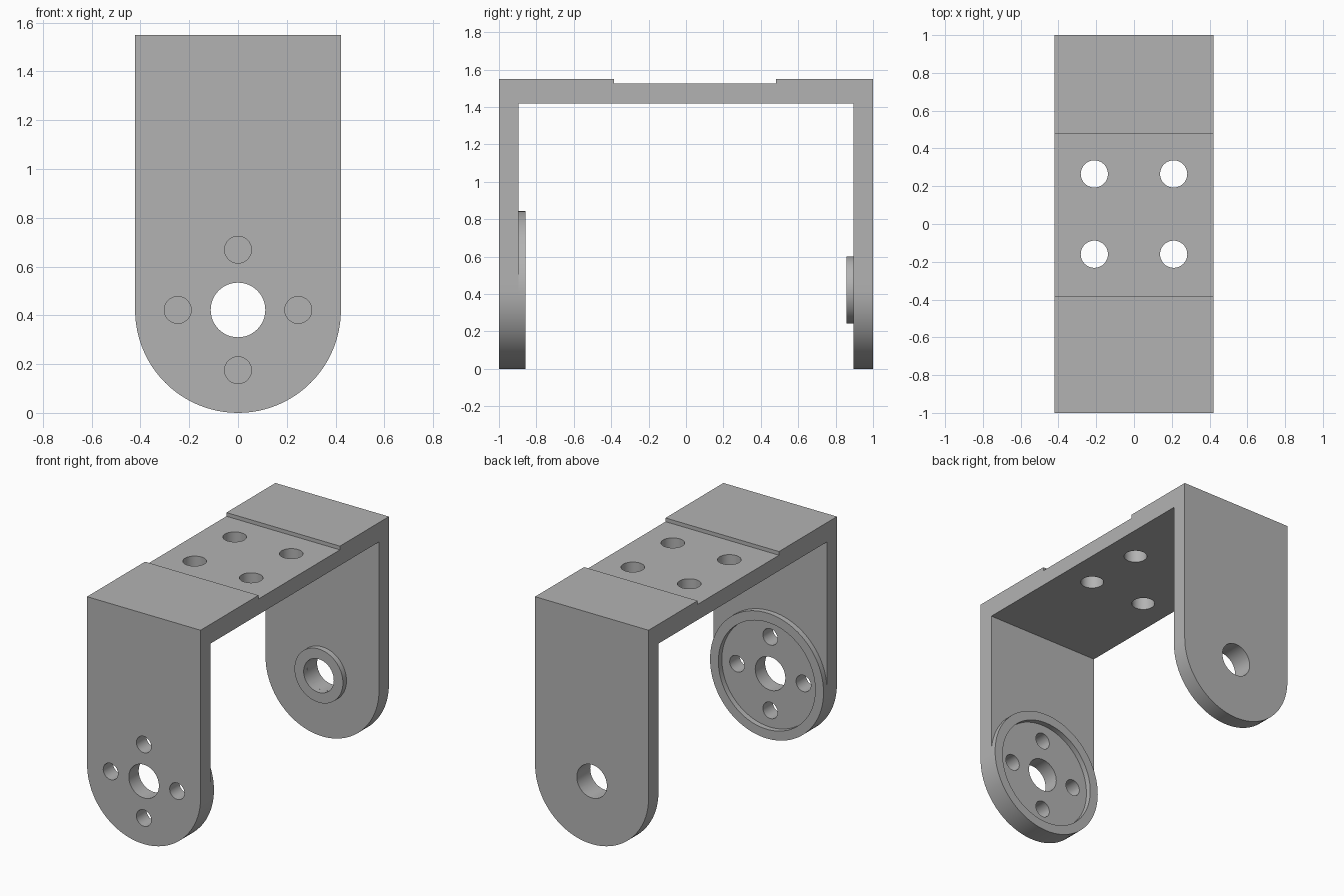
import bpy
import bmesh
from math import cos, sin, pi, radians
from mathutils import Matrix, Vector

if "Cube" in bpy.data.objects:
    bpy.data.objects.remove(bpy.data.objects["Cube"], do_unlink=True)

W = 0.422                # half width and leg end radius
TOP = 1.55               # overall height
INNER = 0.895            # inner face of the legs
AXIS_Z = W               # height of the pivot axis
SEG = 96

grey = bpy.data.materials.new("bracket_grey")
grey.use_nodes = True
grey.diffuse_color = (0.45, 0.45, 0.45, 1)
grey.node_tree.nodes["Principled BSDF"].inputs["Base Color"].default_value = (0.45, 0.45, 0.45, 1)


def finish(bm, name):
    bmesh.ops.recalc_face_normals(bm, faces=bm.faces)
    mesh = bpy.data.meshes.new(name)
    bm.to_mesh(mesh)
    bm.free()
    mesh.materials.append(grey)
    obj = bpy.data.objects.new(name, mesh)
    bpy.context.collection.objects.link(obj)
    return obj


def prism(name, points, direction):
    """Extrude a closed outline along a direction."""
    bm = bmesh.new()
    face = bm.faces.new([bm.verts.new(p) for p in points])
    moved = bmesh.ops.extrude_face_region(bm, geom=[face])["geom"]
    bmesh.ops.translate(bm, vec=Vector(direction),
                        verts=[v for v in moved if isinstance(v, bmesh.types.BMVert)])
    return finish(bm, name)


def drill(name, centres, radius, depth, along_y):
    """Cylinders used for cutting holes."""
    bm = bmesh.new()
    turn = Matrix.Rotation(pi / 2, 4, 'X') if along_y else Matrix()
    for c in centres:
        bmesh.ops.create_cone(bm, cap_ends=True, segments=48, radius1=radius, radius2=radius,
                              depth=depth, matrix=Matrix.Translation(c) @ turn)
    return finish(bm, name)


def raised_ring(name, outer, inner, y_base, y_face):
    """Ring standing on a leg, open where it meets the leg."""
    bm = bmesh.new()
    loops = []
    for r, y in ((outer, y_base), (outer, y_face), (inner, y_face), (inner, y_base)):
        loops.append([bm.verts.new((r * cos(2 * pi * i / SEG), y, AXIS_Z + r * sin(2 * pi * i / SEG)))
                      for i in range(SEG)])
    for a, b in zip(loops, loops[1:]):
        for i in range(SEG):
            j = (i + 1) % SEG
            bm.faces.new((a[i], a[j], b[j], b[i]))
    obj = finish(bm, name)
    # Face outwards: the flat rim looks toward the middle of the bracket
    rim = obj.data.polygons[SEG]
    if rim.normal.y * (y_face - y_base) < 0:
        obj.data.flip_normals()
    return obj


def apply_boolean(obj, cutter, operation):
    mod = obj.modifiers.new(cutter.name, 'BOOLEAN')
    mod.operation = operation
    mod.solver = 'EXACT'
    mod.object = cutter
    bpy.context.view_layer.objects.active = obj
    bpy.ops.object.modifier_apply(modifier=mod.name)
    bpy.data.objects.remove(cutter, do_unlink=True)


# Bracket body: U profile with a shallow seat across the top
UNDER, SEAT = 1.42, 1.525
profile = [(-1, -0.1), (-1, TOP), (-0.385, TOP), (-0.385, SEAT), (0.48, SEAT), (0.48, TOP),
           (1, TOP), (1, -0.1), (INNER, -0.1), (INNER, UNDER), (-INNER, UNDER), (-INNER, -0.1)]
body = prism("bracket_body", [(-0.6, y, z) for y, z in profile], (1.2, 0, 0))

# Round the lower ends of both legs
outline = [(W * cos(a), -1.2, AXIS_Z + W * sin(a))
           for a in (pi + pi * i / (SEG // 2) for i in range(SEG // 2 + 1))]
outline += [(W, -1.2, 1.8), (-W, -1.2, 1.8)]
apply_boolean(body, prism("leg_outline", outline, (0, 2.4, 0)), 'INTERSECT')

# Pivot holes through both legs
apply_boolean(body, drill("pivot_cut", [(0, 0, AXIS_Z)], 0.112, 2.4, True), 'DIFFERENCE')

# Four screw holes around the front pivot
R = 0.247
screws = [(R * cos(k * pi / 2), -0.95, AXIS_Z + R * sin(k * pi / 2)) for k in range(4)]
apply_boolean(body, drill("screw_cut", screws, 0.055, 0.4, True), 'DIFFERENCE')

# Four mounting holes in the top seat
mounts = [(x, y, 1.47) for x in (-0.21, 0.21) for y in (-0.16, 0.265)]
apply_boolean(body, drill("mount_cut", mounts, 0.072, 0.4, False), 'DIFFERENCE')

# Raised rings on the inner leg faces
parts = [body,
         raised_ring("front_leg_ring", W, 0.36, -INNER, -0.858),
         raised_ring("back_leg_boss", 0.18, 0.112, INNER, 0.857)]

bpy.ops.object.select_all(action='DESELECT')
for p in parts:
    p.select_set(True)
bpy.context.view_layer.objects.active = body
bpy.ops.object.shade_smooth_by_angle(angle=radians(30))
